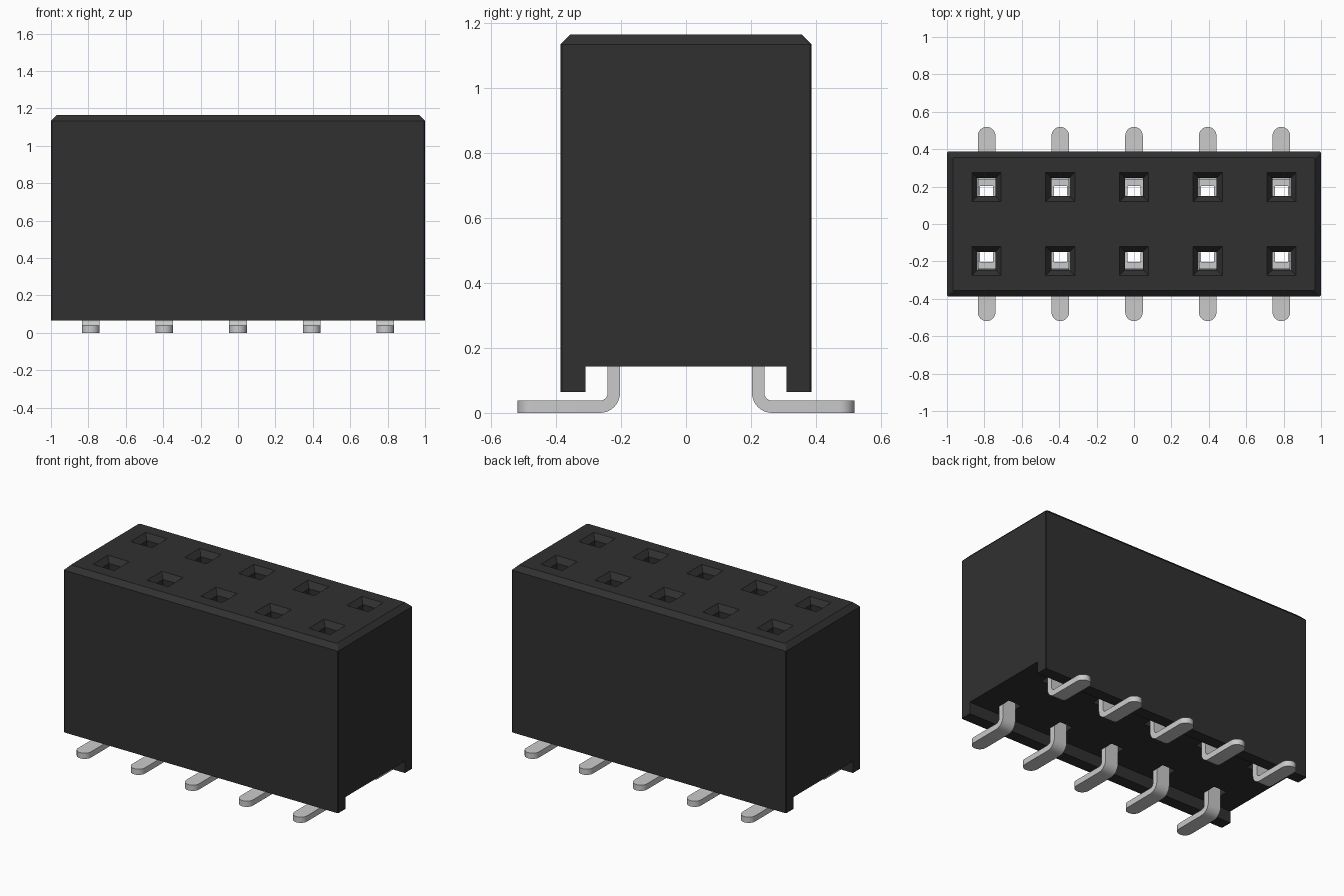
import bpy, bmesh, math

cube = bpy.data.objects.get("Cube")
if cube:
    bpy.data.objects.remove(cube, do_unlink=True)


def material(name, value):
    m = bpy.data.materials.new(name)
    m.use_nodes = True
    color = (value, value, value, 1)
    m.diffuse_color = color
    m.node_tree.nodes["Principled BSDF"].inputs["Base Color"].default_value = color
    return m


BLACK = material("black plastic", 0.030)
METAL = material("tin grey metal", 0.59)

PITCH, ROW_Y = 0.394, 0.197
COLUMNS = [(i - 2) * PITCH for i in range(5)]
TOP, BOTTOM, RECESS = 1.165, 0.065, 0.143
HALF_Y, WALL_Y, CHAMFER = 0.387, 0.31, 0.031


def make_object(name, bm, mat):
    mesh = bpy.data.meshes.new(name)
    bm.to_mesh(mesh)
    bm.free()
    mesh.materials.append(mat)
    ob = bpy.data.objects.new(name, mesh)
    bpy.context.collection.objects.link(ob)
    return ob


def loft(bm, rings):
    """Bridge successive vertex rings, cap both ends and face outwards."""
    rings = [[bm.verts.new(p) for p in ring] for ring in rings]
    n = len(rings[0])
    faces = [bm.faces.new(rings[0][::-1]), bm.faces.new(rings[-1])]
    for a, b in zip(rings, rings[1:]):
        for i in range(n):
            j = (i + 1) % n
            faces.append(bm.faces.new((a[i], a[j], b[j], b[i])))
    bmesh.ops.recalc_face_normals(bm, faces=faces)


def square(cx, cy, h, z):
    return [(cx + sx * h, cy + sy * h, z) for sx, sy in ((-1, -1), (1, -1), (1, 1), (-1, 1))]


# Housing: end profile with a channel underneath, run along x
profile = [(-HALF_Y, BOTTOM), (-WALL_Y, BOTTOM), (-WALL_Y, RECESS), (WALL_Y, RECESS),
           (WALL_Y, BOTTOM), (HALF_Y, BOTTOM), (HALF_Y, TOP), (-HALF_Y, TOP)]
bm = bmesh.new()
loft(bm, [[(x, y, z) for y, z in profile] for x in (-1, 1)])
rim = [e for e in bm.edges if all(v.co.z > TOP - 1e-4 for v in e.verts)]
bmesh.ops.bevel(bm, geom=rim, offset=CHAMFER, segments=1, affect='EDGES')
# Slightly broken corners, carried on over the top chamfer
corners = [e for e in bm.edges
           if abs(e.verts[0].co.z - e.verts[1].co.z) > CHAMFER / 2
           and all(abs(v.co.x) > 0.95 and abs(v.co.y) > HALF_Y - 0.05 for v in e.verts)
           and all(abs(v.co.y) > WALL_Y + 0.01 for v in e.verts)]
bmesh.ops.bevel(bm, geom=corners, offset=0.005, segments=1, affect='EDGES')
housing = make_object("housing", bm, BLACK)

# Sockets: funnel mouths leading into square shafts
bm = bmesh.new()
for x in COLUMNS:
    for y in (-ROW_Y, ROW_Y):
        loft(bm, [square(x, y, 0.048, 0.0), square(x, y, 0.048, TOP - 0.035),
                  square(x, y, 0.078, TOP), square(x, y, 0.078, TOP + 0.1)])
cutter = make_object("socket_cutter", bm, BLACK)
cutter.hide_render = True
cut = housing.modifiers.new("sockets", 'BOOLEAN')
cut.operation, cut.solver, cut.object = 'DIFFERENCE', 'EXACT', cutter
bpy.context.view_layer.objects.active = housing
bpy.ops.object.modifier_apply(modifier=cut.name)
bpy.data.objects.remove(cutter, do_unlink=True)

# Contacts: bent flat strip with a rounded toe and two spring prongs
HALF_W, THICK, LEG_Y, TOE_Y = 0.047, 0.038, 0.222, 0.519
BEND = 0.043


def contact_stations():
    """Centre line (y, z), direction across the thickness, half width."""
    half = math.pi / 2
    out = [(LEG_Y, 0.95, -1, 0, HALF_W)]
    cy, cz = LEG_Y + BEND, THICK / 2 + BEND
    for i in range(9):
        a = half * i / 8
        ny, nz = -math.cos(a), -math.sin(a)
        out.append((cy + BEND * ny, cz + BEND * nz, ny, nz, HALF_W))
    for i in range(9):
        a = half * i / 8 * 0.98
        out.append((TOE_Y - HALF_W + HALF_W * math.sin(a), THICK / 2, 0, -1,
                    HALF_W * math.cos(a)))
    return out


def make_contact(name, x, side):
    bm = bmesh.new()
    rings = []
    for y, z, ny, nz, w in contact_stations():
        rings.append([(x + sx * w, side * (y + t * ny * THICK / 2), z + t * nz * THICK / 2)
                      for sx, t in ((-1, -1), (1, -1), (1, 1), (-1, 1))])
    loft(bm, rings)
    for s in (-1, 1):
        xs = (x + s * 0.035, x + s * HALF_W)
        ys = (side * 0.152, side * 0.205)
        loft(bm, [[(xs[0], ys[0], z), (xs[1], ys[0], z), (xs[1], ys[1], z), (xs[0], ys[1], z)]
                  for z in (0.2, 0.95)])
    ob = make_object(name, bm, METAL)
    bpy.ops.object.select_all(action='DESELECT')
    ob.select_set(True)
    bpy.context.view_layer.objects.active = ob
    bpy.ops.object.shade_smooth_by_angle(angle=math.radians(30))


for side, row in ((-1, "front"), (1, "back")):
    for i, x in enumerate(COLUMNS):
        make_contact(f"{row}_contact_{i + 1}", x, side)
